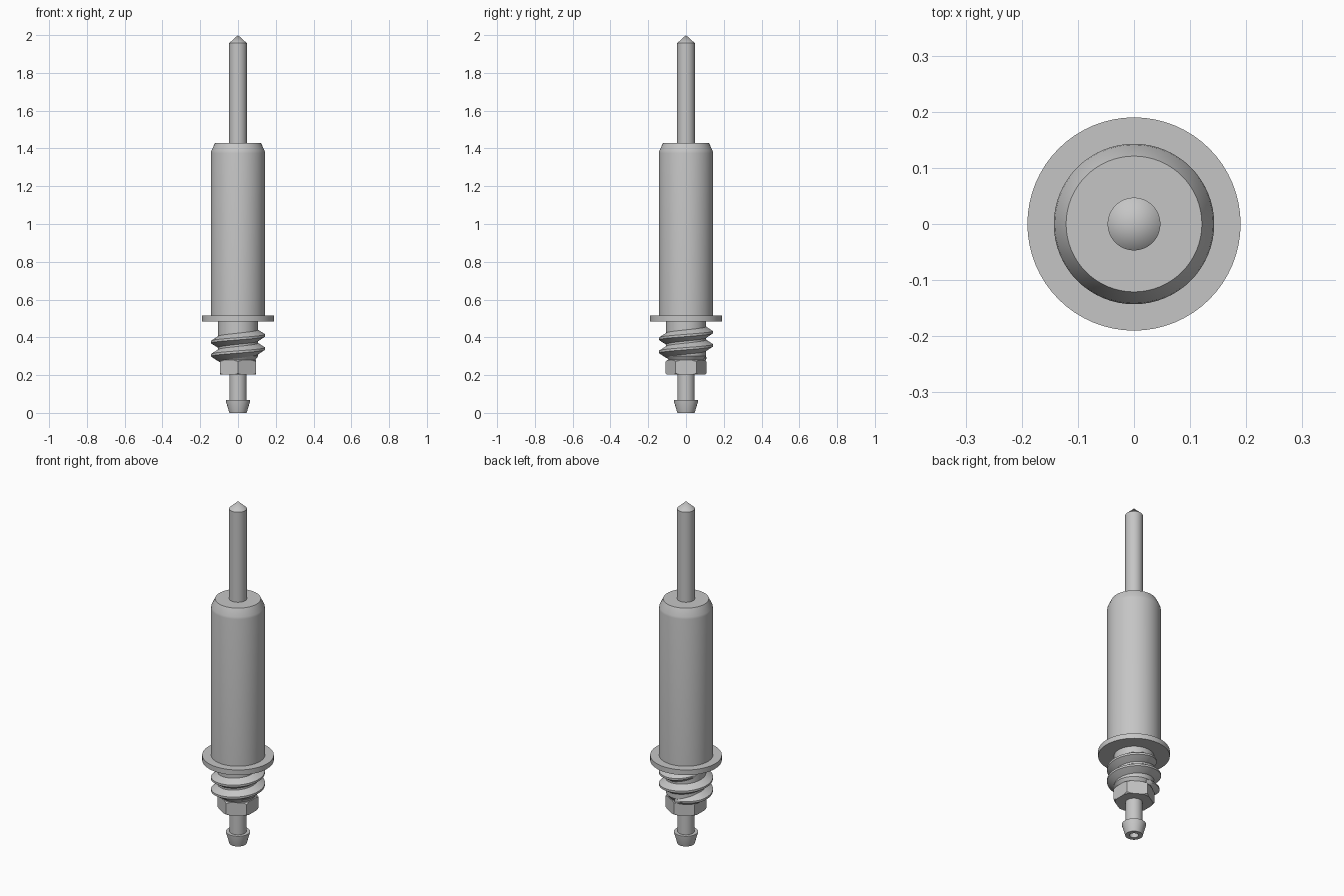
import bpy, bmesh, math

if "Cube" in bpy.data.objects:
    bpy.data.objects.remove(bpy.data.objects["Cube"])

metal = bpy.data.materials.new("grey metal")
metal.diffuse_color = (0.56, 0.56, 0.56, 1)
metal.use_nodes = True
metal.node_tree.nodes["Principled BSDF"].inputs["Base Color"].default_value = metal.diffuse_color


def finish(name, bm, smooth=True):
    """Turn a bmesh into an object, smooth with sharp edges kept."""
    bmesh.ops.recalc_face_normals(bm, faces=bm.faces[:])
    mesh = bpy.data.meshes.new(name)
    bm.to_mesh(mesh)
    bm.free()
    mesh.materials.append(metal)
    if smooth:
        mesh.shade_smooth()
        mesh.set_sharp_from_angle(angle=math.radians(28))
    obj = bpy.data.objects.new(name, mesh)
    bpy.context.collection.objects.link(obj)
    return obj


def lathe(name, profile, sides=64):
    """Spin (radius, z) points about z; a zero radius makes a pole."""
    bm = bmesh.new()
    rings = []
    for r, z in profile:
        if r == 0:
            rings.append([bm.verts.new((0, 0, z))] * sides)
        else:
            rings.append([bm.verts.new((r * math.cos(math.tau * i / sides),
                                        r * math.sin(math.tau * i / sides), z))
                          for i in range(sides)])
    for a, b in zip(rings, rings[1:]):
        for i in range(sides):
            j = (i + 1) % sides
            quad = list(dict.fromkeys((a[i], a[j], b[j], b[i])))
            bm.faces.new(quad)
    return finish(name, bm)


# Plunger rod with pointed tip
lathe("plunger_rod", [(0, 1.40), (0.047, 1.40), (0.047, 1.957), (0, 2.0)])

# Main barrel with bevelled shoulder
lathe("barrel", [(0, 0.50), (0.143, 0.50), (0.143, 1.375), (0.141, 1.388),
                 (0.121, 1.43), (0, 1.43)])

# Flange and threaded neck core
lathe("flange", [(0, 0.485), (0.19, 0.485), (0.19, 0.515), (0, 0.515)])
lathe("neck", [(0, 0.275), (0.088, 0.275), (0.106, 0.30), (0.106, 0.49), (0, 0.49)])

# Right-handed helical thread, fading out at both ends
bm = bmesh.new()
first, last, pitch, steps = -0.75, 1.45, 0.07, 140
previous = None
for s in range(steps + 1):
    turn = first + (last - first) * s / steps
    fade = min(1, (turn - first) / 0.2, (last - turn) / 0.2)
    fade = max(fade, 0.02)
    crest = 0.104 + 0.039 * fade
    z, a = 0.34 + pitch * turn, math.tau * turn
    section = [(0.100, -0.033), (0.104, -0.031), (crest, -0.006),
               (crest, 0.006), (0.104, 0.031), (0.100, 0.033)]
    ring = [bm.verts.new((r * math.cos(a), r * math.sin(a), z + dz * (0.4 + 0.6 * fade)))
            for r, dz in section]
    if previous:
        for i in range(6):
            j = (i + 1) % 6
            bm.faces.new((previous[i], previous[j], ring[j], ring[i]))
    else:
        bm.faces.new(ring)
    previous = ring
bm.faces.new(previous)
finish("thread", bm)

# Hex nut, corners trimmed by a bevelled disc
bm = bmesh.new()
radius = 0.095 * 2 / math.sqrt(3)
ends = [[bm.verts.new((radius * math.sin(math.tau * i / 6),
                       radius * math.cos(math.tau * i / 6), z)) for i in range(6)]
        for z in (0.202, 0.279)]
for ring in ends:
    bm.faces.new(ring)
for i in range(6):
    j = (i + 1) % 6
    bm.faces.new((ends[0][i], ends[0][j], ends[1][j], ends[1][i]))
nut = finish("hex_nut", bm, smooth=False)
trim = lathe("nut_trim_cutter", [(0, 0.2), (0.097, 0.2), (0.114, 0.213),
                                 (0.114, 0.268), (0.097, 0.281), (0, 0.281)])
trim.hide_render = True
trim.hide_viewport = True
cut = nut.modifiers.new("trim corners", 'BOOLEAN')
cut.operation = 'INTERSECT'
cut.solver = 'EXACT'
cut.object = trim

# Hose tube with barbed end and bore
lathe("barbed_tube", [(0, 0.21), (0.045, 0.21), (0.045, 0.068), (0.064, 0.068),
                      (0.064, 0.062), (0.046, 0), (0.024, 0), (0.024, 0.19), (0, 0.19)])
